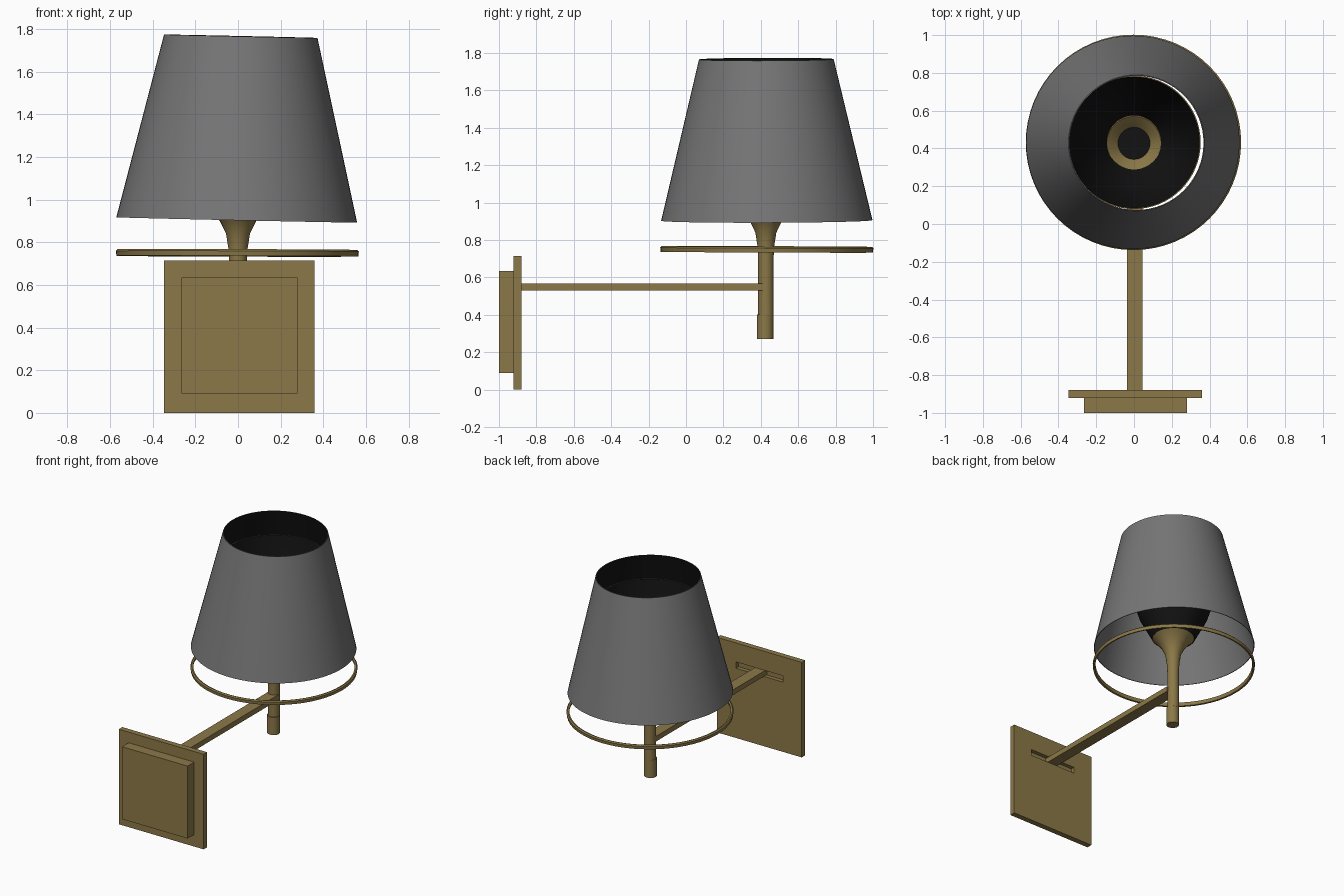
import bpy, bmesh, math

if "Cube" in bpy.data.objects:
    bpy.data.objects.remove(bpy.data.objects["Cube"])

CX, CY = 0.0, 0.427


def material(name, rgb):
    m = bpy.data.materials.new(name)
    m.diffuse_color = (*rgb, 1)
    m.use_nodes = True
    m.node_tree.nodes["Principled BSDF"].inputs["Base Color"].default_value = m.diffuse_color
    return m


BRASS = material("brass", (0.26, 0.19, 0.065))
GREY = material("shade_grey", (0.18, 0.18, 0.18))
BLACK = material("black", (0.006, 0.006, 0.006))


def finish(name, bm, mats, loc=(0, 0, 0), angle=None):
    me = bpy.data.meshes.new(name)
    bm.to_mesh(me)
    bm.free()
    for m in mats:
        me.materials.append(m)
    ob = bpy.data.objects.new(name, me)
    ob.location = loc
    bpy.context.collection.objects.link(ob)
    bpy.ops.object.select_all(action='DESELECT')
    ob.select_set(True)
    bpy.context.view_layer.objects.active = ob
    if angle:
        bpy.ops.object.shade_smooth_by_angle(angle=math.radians(angle))
    return ob


def box(name, x, y, z):
    """Box from (min, max) pairs."""
    bm = bmesh.new()
    bmesh.ops.create_cube(bm, size=1)
    for v in bm.verts:
        v.co = [(a + b) / 2 + c * (b - a) for (a, b), c in zip((x, y, z), v.co)]
    return finish(name, bm, [BRASS])


def lathe(name, profile, mats, loc, sides=64, closed=False, bands=()):
    """Spin (radius, z) points; bands lists the segments using material 1."""
    bm = bmesh.new()
    rings = []
    for r, z in profile:
        if r == 0:
            rings.append([bm.verts.new((0, 0, z))] * sides)
        else:
            rings.append([bm.verts.new((r * math.cos(t), r * math.sin(t), z))
                          for t in (2 * math.pi * i / sides for i in range(sides))])
    n = len(rings)
    for k in range(n if closed else n - 1):
        a, b = rings[k], rings[(k + 1) % n]
        for i in range(sides):
            j = (i + 1) % sides
            f = bm.faces.new(list(dict.fromkeys((a[i], a[j], b[j], b[i]))))
            f.material_index = 1 if k in bands else 0
    bmesh.ops.recalc_face_normals(bm, faces=bm.faces)
    return finish(name, bm, mats, loc, 35)


# Wall mount: box and plate with a slot where the arm enters
box("wall_box", (-0.265, 0.28), (-1.0, -0.915), (0.09, 0.635))
plate = box("back_plate", (-0.347, 0.36), (-0.922, -0.88), (0.0, 0.715))
cutter = box("slot_cutter", (-0.19, 0.20), (-0.91, -0.8), (0.525, 0.572))
cutter.hide_render = True
mod = plate.modifiers.new("slot", 'BOOLEAN')
mod.operation, mod.object, mod.solver = 'DIFFERENCE', cutter, 'EXACT'
bpy.context.view_layer.objects.active = plate
bpy.ops.object.modifier_apply(modifier=mod.name)
bpy.data.objects.remove(cutter)

# Arm
box("arm", (-0.038, 0.046), (-0.912, CY - 0.01), (0.53, 0.569))

# Stem foot
lathe("stem_foot", [(0, 0.27), (0.044, 0.27), (0.044, 0.403), (0, 0.403)],
      [BRASS], (CX, CY - 0.004, 0), 32)

# Stem flaring into a trumpet-shaped holder, dark socket floor inside
lathe("stem_holder",
      [(0, 0.40), (0.041, 0.40), (0.041, 0.70), (0.045, 0.77), (0.056, 0.84),
       (0.085, 0.90), (0.122, 0.945), (0.15, 0.97), (0.143, 0.973),
       (0.112, 0.945), (0.085, 0.915), (0.0, 0.915)],
      [BRASS, BLACK], (CX, CY, 0), 32, bands=(10,))

# Dark reflector bowl with a brass rim
lathe("reflector",
      [(0.15, 0.965), (0.24, 1.14), (0.31, 1.36), (0.353, 1.59),
       (0.347, 1.59), (0.304, 1.36), (0.234, 1.14), (0.143, 0.97)],
      [BLACK, BRASS], (CX, CY + 0.005, 0), closed=True, bands=(3,))

# Lower ring
ring = lathe("lower_ring",
             [(0.55, 0.012), (0.555, -0.013), (0.567, -0.015),
              (0.57, 0.008), (0.562, 0.016)],
             [BRASS], (-0.003, 0.432, 0.75), closed=True)
ring.rotation_euler = (-0.004, 0.003, 0)

# Tapered shade, slightly tilted, dark lining near the top
shade = lathe("shade",
              [(0.565, 0), (0.36, 0.862), (0.355, 0.862), (0.425, 0.56), (0.56, 0)],
              [GREY, BLACK], (-0.006, 0.432, 0.905), closed=True, bands=(2,))
shade.rotation_euler = (0.003, 0.022, 0)
